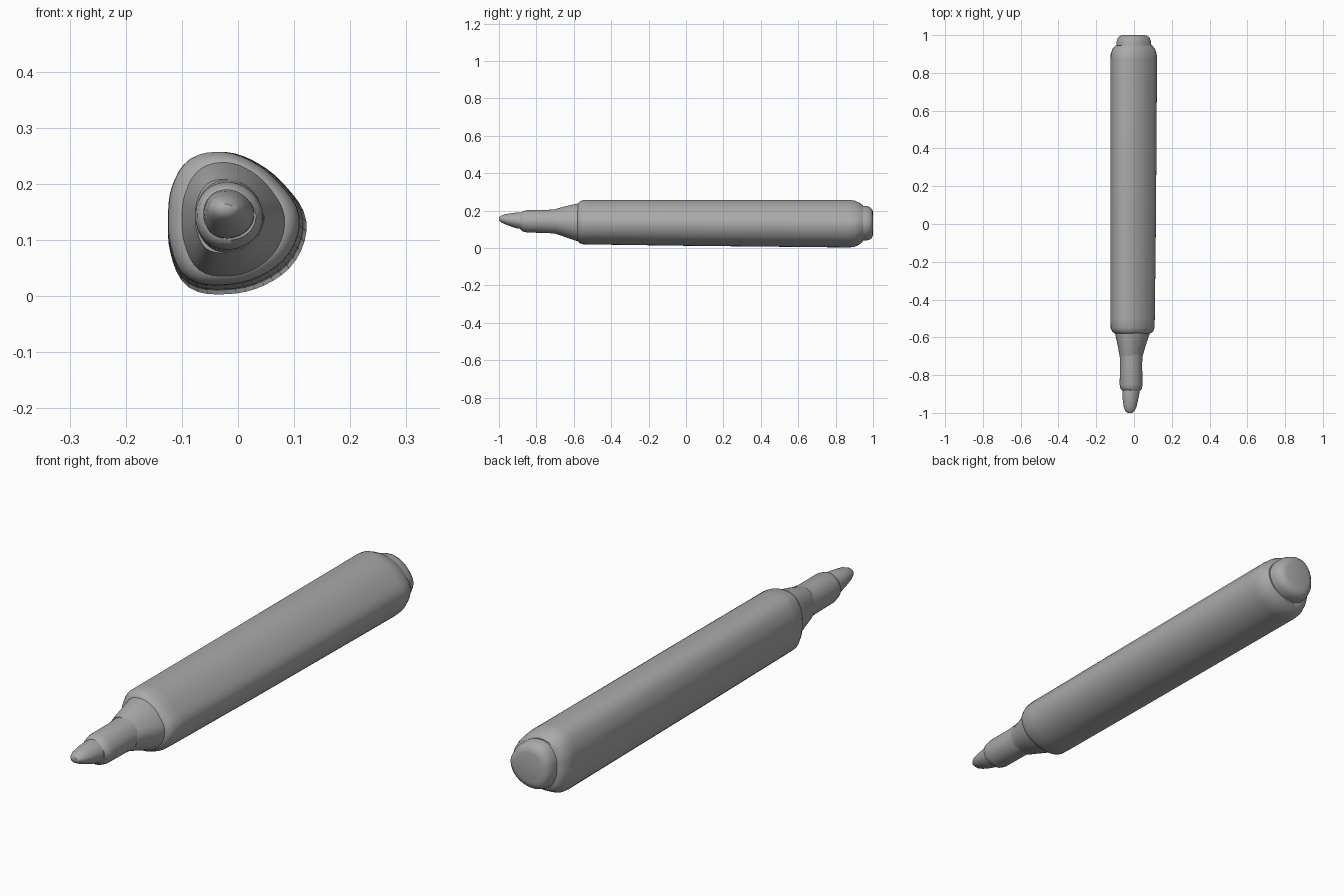
import bpy, bmesh, math

cube = bpy.data.objects.get("Cube")
if cube:
    bpy.data.objects.remove(cube)

grey = bpy.data.materials.new("plain grey")
grey.use_nodes = True
colour = (0.4, 0.4, 0.4, 1)
grey.diffuse_color = colour
grey.node_tree.nodes["Principled BSDF"].inputs["Base Color"].default_value = colour

# Rounded-triangle outline: radius every 30 degrees, from +x towards +z
RADII = [.14, .121, .116, .122, .126, .112, .104, .115, .136, .13, .132, .14]
SIDES = 48


def radius(t):
    """Smooth closed interpolation of the outline radii."""
    n = len(RADII)
    i, f = int(t * n), t * n % 1
    a, b, c, d = (RADII[(i + k) % n] for k in (-1, 0, 1, 2))
    return b + f * (c - a + f * (2*a - 5*b + 4*c - d + f * (3*(b - c) + d - a))) / 2


def outline(triangular):
    """Unit outline, blended from circle (0) to rounded triangle (1), fitted to -1..1."""
    pts = []
    for i in range(SIDES):
        t = i / SIDES
        r = 0.125 + triangular * (radius(t) - 0.125)
        pts.append((r * math.cos(t * math.tau), r * math.sin(t * math.tau)))
    fitted = []
    for axis in zip(*pts):
        lo, hi = min(axis), max(axis)
        fitted.append([(2 * v - lo - hi) / (hi - lo) for v in axis])
    return list(zip(*fitted))


def loft(name, triangular, sections):
    """Skin sections (y, left x, right x, bottom z, top z) along the pen."""
    bm = bmesh.new()
    shape = outline(triangular)
    rings = []
    for y, x0, x1, z0, z1 in sections:
        rings.append([bm.verts.new(((x0 + x1 + u * (x1 - x0)) / 2, y,
                                    (z0 + z1 + v * (z1 - z0)) / 2)) for u, v in shape])
    for a, b in zip(rings, rings[1:]):
        for i in range(SIDES):
            j = (i + 1) % SIDES
            bm.faces.new((a[i], a[j], b[j], b[i]))
    bm.faces.new(rings[0])
    bm.faces.new(rings[-1])
    bmesh.ops.recalc_face_normals(bm, faces=bm.faces)
    mesh = bpy.data.meshes.new(name)
    bm.to_mesh(mesh)
    bm.free()
    mesh.materials.append(grey)
    obj = bpy.data.objects.new(name, mesh)
    bpy.context.collection.objects.link(obj)
    bpy.ops.object.select_all(action='DESELECT')
    obj.select_set(True)
    bpy.context.view_layer.objects.active = obj
    bpy.ops.object.shade_smooth_by_angle(angle=math.radians(50))


# Long barrel with softened shoulders
loft("barrel", 1, [
    (-.58, -.10, .085, .04, .238),
    (-.57, -.115, .10, .027, .248),
    (-.55, -.124, .109, .02, .257),
    (-.50, -.125, .11, .019, .257),
    (0, -.125, .116, .012, .257),
    (.87, -.125, .122, .003, .257),
    (.90, -.123, .12, .006, .254),
    (.925, -.115, .112, .018, .243),
    (.945, -.098, .098, .034, .23),
])

# Cone leading down to the grip
loft("nose_cone", .8, [
    (-.70, -.076, .046, .077, .208),
    (-.65, -.085, .06, .06, .222),
    (-.58, -.10, .083, .036, .238),
    (-.56, -.102, .086, .034, .24),
])

# Collar holding the nib
loft("nib_collar", .25, [
    (-.885, -.06, .032, .10, .186),
    (-.872, -.072, .042, .089, .197),
    (-.85, -.076, .045, .083, .203),
    (-.74, -.074, .043, .08, .204),
    (-.69, -.076, .046, .077, .208),
])

# Blunt slanted nib
loft("nib", .3, [
    (-1, -.034, -.008, .148, .164),
    (-.99, -.046, .002, .138, .172),
    (-.97, -.054, .013, .128, .18),
    (-.93, -.06, .022, .113, .187),
    (-.90, -.062, .028, .104, .19),
    (-.87, -.062, .03, .102, .19),
])

# Plug closing the back end
loft("end_plug", .7, [
    (.92, -.094, .092, .04, .226),
    (.965, -.093, .091, .04, .226),
    (.985, -.086, .083, .046, .218),
    (.996, -.074, .07, .058, .206),
    (1, -.06, .055, .072, .192),
])
